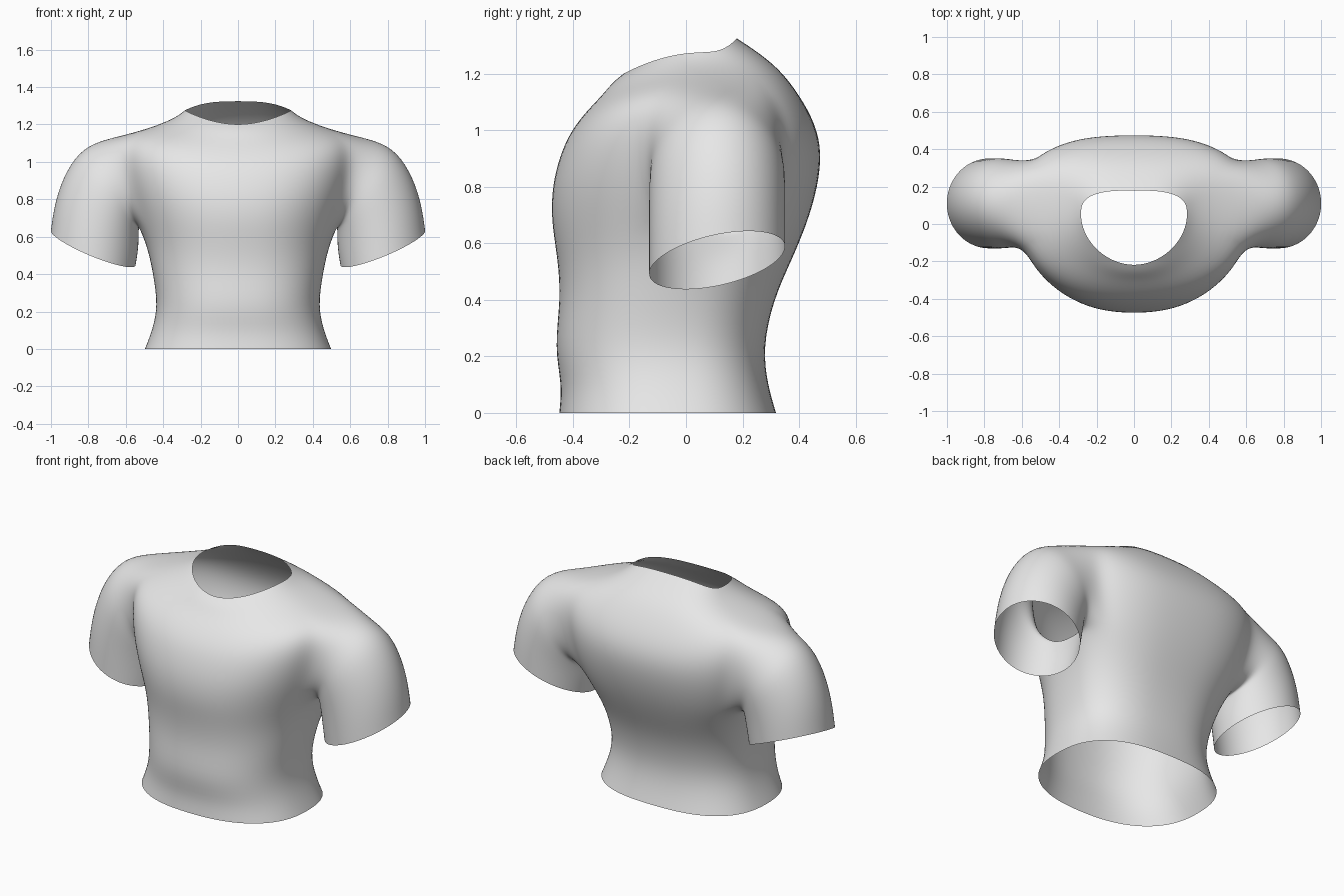
import bpy, bmesh, math
from mathutils import Vector

cube = bpy.data.objects.get("Cube")
if cube:
    bpy.data.objects.remove(cube, do_unlink=True)

fabric = bpy.data.materials.new("light_grey_fabric")
fabric.use_nodes = True
grey = (0.8, 0.8, 0.8, 1)
fabric.diffuse_color = grey
fabric.node_tree.nodes["Principled BSDF"].inputs["Base Color"].default_value = grey

# Torso rings: half width, widest y, front y, back y, then z at front, side, back
RINGS = [
    (.50, -.06, -.45, .32, 0, 0, 0),
    (.46, -.06, -.44, .29, .10, .10, .10),
    (.43, -.06, -.468, .273, .23, .23, .23),
    (.455, -.04, -.445, .31, .40, .40, .40),
    (.485, .02, -.455, .375, .54, .54, .54),
    (.53, .08, -.478, .43, .67, .65, .67),
    (.585, .10, -.478, .468, .78, .80, .80),
    (.62, .10, -.458, .482, .88, .94, .92),
    (.635, .10, -.42, .46, .98, 1.06, 1.02),
    (.60, .10, -.36, .405, 1.06, 1.145, 1.12),
    (.43, .08, -.30, .33, 1.12, 1.195, 1.22),
    (.33, .06, -.26, .235, 1.17, 1.24, 1.29),
    (.285, .05, -.22, .18, 1.20, 1.275, 1.325),
]
# Sleeve rings: outer x, z and inner x, z, half depth
SLEEVE = [
    (.745, 1.115, .53, .64, .235),
    (.855, 1.055, .53, .61, .245),
    (.94, .915, .53, .56, .245),
    (.985, .765, .535, .51, .245),
    (1.003, .632, .545, .448, .245),
]
SIDE = 8               # columns from the side seam to the centre line
FRONT, BACK = -2, 3    # armhole columns
LOW, HIGH = 5, 9       # armhole rows


def torso_point(row, col):
    width, mid, front, back, zf, zs, zb = RINGS[row]
    t = col * math.pi / (2 * SIDE)
    c, s = max(0, math.cos(t)), abs(math.sin(t))
    neck = max(0, row - HIGH) / (len(RINGS) - 1 - HIGH)
    power = .85 + .2 * neck if col < 0 else .78 - .1 * neck
    y_end, z_end = (front, zf) if col < 0 else (back, zb)
    x = 0 if abs(col) == SIDE else width * c ** power
    return Vector((x, mid + (y_end - mid) * s ** power, zs + (z_end - zs) * s * s))


bm = bmesh.new()

# Torso half, with the armhole left open
grid = [{c: bm.verts.new(torso_point(r, c)) for c in range(-SIDE, SIDE + 1)}
        for r in range(len(RINGS))]
for r in range(len(RINGS) - 1):
    for c in range(-SIDE, SIDE):
        if not (LOW <= r < HIGH and FRONT <= c < BACK):
            bm.faces.new((grid[r][c], grid[r][c + 1], grid[r + 1][c + 1], grid[r + 1][c]))

# Armhole loop, from the top centre round the back
loop = [(HIGH, c) for c in range(1, BACK + 1)]
loop += [(r, BACK) for r in range(HIGH - 1, LOW, -1)]
loop += [(LOW, c) for c in range(BACK, FRONT - 1, -1)]
loop += [(r, FRONT) for r in range(LOW + 1, HIGH)]
loop += [(HIGH, c) for c in range(FRONT, 1)]
previous = [grid[r][c] for r, c in loop]
count = len(previous)

# Sleeve grown out of the armhole; the cuff hangs lower at the front
for i, (ox, oz, ix, iz, depth) in enumerate(SLEEVE):
    outer, inner = Vector((ox, .11, oz)), Vector((ix, .11, iz))
    centre, tilt = (outer + inner) / 2, .2 * i / (len(SLEEVE) - 1)
    ring = []
    for k in range(count):
        a = 2 * math.pi * (k + .5) / count
        dy = depth * math.sin(a)
        ring.append(bm.verts.new(centre + (outer - centre) * math.cos(a) * 1.01
                                 + Vector((0, dy, dy * tilt))))
    for k in range(count):
        n = (k + 1) % count
        bm.faces.new((previous[k], previous[n], ring[n], ring[k]))
    previous = ring

bmesh.ops.recalc_face_normals(bm, faces=bm.faces)
# Make sure the shell faces outward
bm.faces.ensure_lookup_table()
chest = min(bm.faces, key=lambda f: f.calc_center_median().y)
if chest.normal.y > 0:
    bmesh.ops.reverse_faces(bm, faces=bm.faces)

mesh = bpy.data.meshes.new("shirt")
bm.to_mesh(mesh)
bm.free()
mesh.materials.append(fabric)
shirt = bpy.data.objects.new("shirt", mesh)
bpy.context.collection.objects.link(shirt)
for poly in mesh.polygons:
    poly.use_smooth = True

mirror = shirt.modifiers.new("mirror", 'MIRROR')
mirror.use_clip = True
smooth = shirt.modifiers.new("smooth", 'SUBSURF')
smooth.levels = smooth.render_levels = 2
